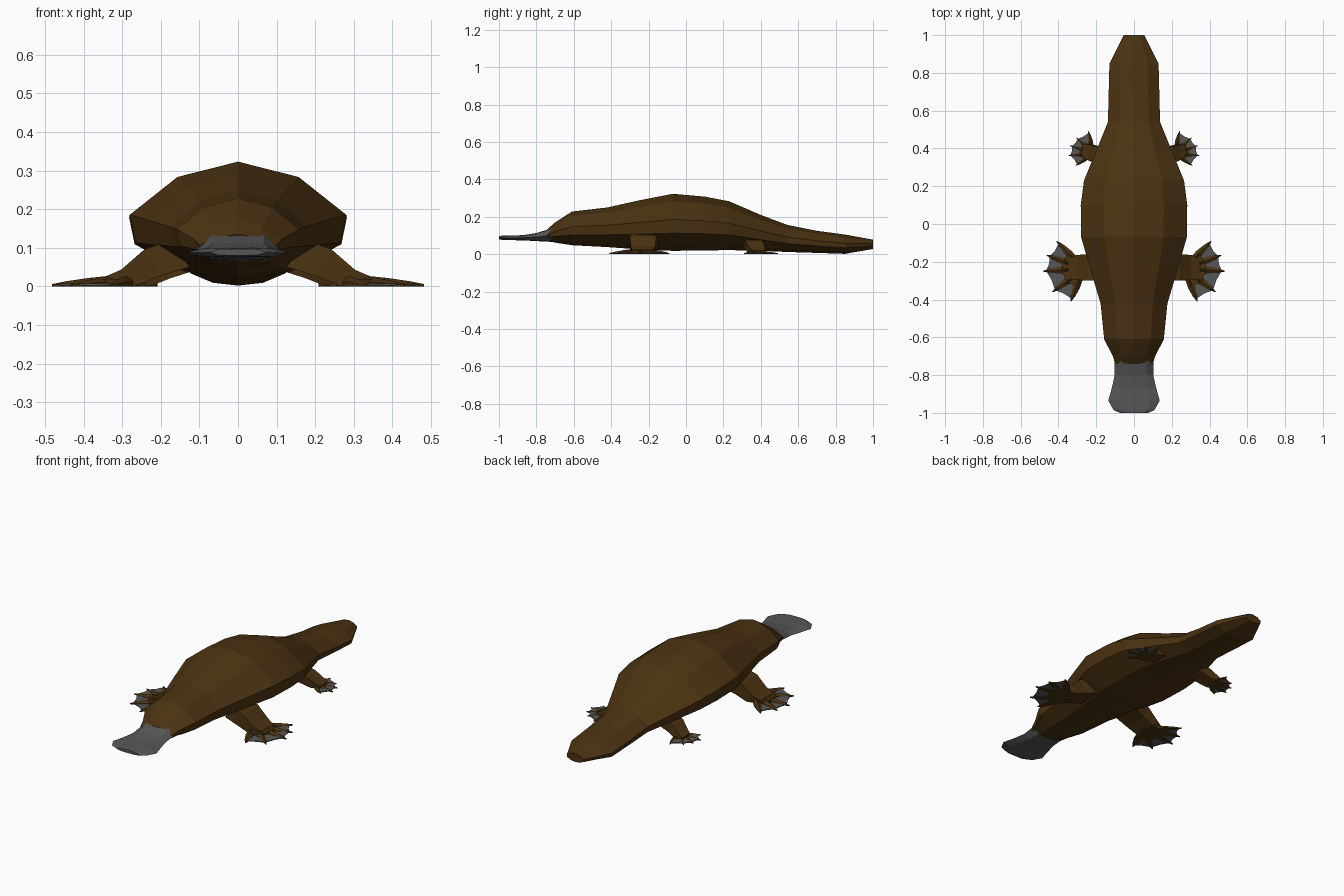
import bpy
import bmesh
from mathutils import Vector

if "Cube" in bpy.data.objects:
    bpy.data.objects.remove(bpy.data.objects["Cube"])


def material(name, rgb):
    m = bpy.data.materials.new(name)
    m.diffuse_color = (*rgb, 1)
    m.use_nodes = True
    m.node_tree.nodes["Principled BSDF"].inputs["Base Color"].default_value = m.diffuse_color
    return m


BROWN = material("brown fur", (0.072, 0.033, 0.006))
GREY = material("grey skin", (0.095, 0.095, 0.095))


def finish(bm, name, mat, mirror=False):
    bmesh.ops.recalc_face_normals(bm, faces=bm.faces)
    mesh = bpy.data.meshes.new(name)
    bm.to_mesh(mesh)
    bm.free()
    mesh.materials.append(mat)
    ob = bpy.data.objects.new(name, mesh)
    bpy.context.collection.objects.link(ob)
    if mirror:
        mod = ob.modifiers.new("mirror", 'MIRROR')
        mod.use_mirror_merge = False
    return ob


def skin(bm, rings):
    """Join closed rings of points with quads and cap both ends."""
    loops = [[bm.verts.new(p) for p in r] for r in rings]
    n = len(loops[0])
    for a, b in zip(loops, loops[1:]):
        for i in range(n):
            j = (i + 1) % n
            bm.faces.new((a[i], a[j], b[j], b[i]))
    bm.faces.new(loops[0])
    bm.faces.new(loops[-1])


def section_loft(name, half, stations, mat):
    """Loft a half profile, mirrored in x, through (y, half width, top, bottom)."""
    full = half + [(-x, z) for x, z in half[-2:0:-1]]
    rings = [[(x * w, y, lo + z * (hi - lo)) for x, z in full]
             for y, w, hi, lo in stations]
    bm = bmesh.new()
    skin(bm, rings)
    return finish(bm, name, mat)


# Body with head and tail
section_loft("body", [(0, 1), (.56, .87), (1, .55), (.95, .31), (.5, .07), (0, 0)], [
    (-.74, .100, .135, .070), (-.70, .112, .170, .062), (-.61, .158, .228, .048),
    (-.42, .177, .250, .038), (-.25, .228, .288, .026), (-.07, .280, .323, .018),
    (.10, .282, .308, .020), (.23, .265, .283, .022), (.40, .195, .210, .018),
    (.54, .138, .157, .012), (.70, .134, .125, .007), (.85, .130, .105, .002),
    (1.0, .055, .078, .028)], BROWN)

# Flat bill
section_loft("bill", [(0, 1), (.65, .95), (1, .5), (.65, .05), (0, 0)], [
    (-.72, .104, .138, .066), (-.80, .102, .113, .070), (-.87, .118, .102, .074),
    (-.935, .136, .100, .075), (-.985, .108, .099, .077), (-1.0, .075, .097, .080)], GREY)


def leg(name, rings):
    """Four-sided limb; each ring is (x, y, z, half length in y, half height, x lean)."""
    bm = bmesh.new()
    skin(bm, [[(x + lean, y - d, z + h), (x + lean, y + d, z + h),
               (x - lean, y + d, z - h), (x - lean, y - d, z - h)]
              for x, y, z, d, h, lean in rings])
    finish(bm, name, BROWN, True)


def foot(name, heel, tips, width, height, palm):
    """Fan of tapering toes over a thin web."""
    heel = Vector(heel)
    pts = [Vector(t) for t in tips]
    # Toes
    bm = bmesh.new()
    for p in pts:
        d = p - heel
        side = Vector((-d.y, d.x)).normalized()

        def ring(t, w, h):
            c = heel + d * t
            l, r = c + side * w, c - side * w
            return [(l.x, l.y, 0), (l.x, l.y, h * .5), (c.x, c.y, h),
                    (r.x, r.y, h * .5), (r.x, r.y, 0)]
        skin(bm, [ring(0, width * .6, height), ring(.55, width, height * .65),
                  ring(.82, width * .65, height * .4), ring(1, width * .1, .006)])
    finish(bm, name + "_toes", BROWN, True)

    # Web edge dips in between neighbouring toes
    edge = []
    for a, b in zip(pts, pts[1:]):
        edge += [heel.lerp(a, .92), heel.lerp((a + b) / 2, .89)]
    edge.append(heel.lerp(pts[-1], .92))
    bm = bmesh.new()
    outline = [heel] + edge
    skin(bm, [[(p.x, p.y, z) for p in outline] for z in (.002, .007)])
    finish(bm, name + "_web", GREY, True)

    # Palm covering the inner part of the web
    bm = bmesh.new()
    rim = [heel] + [heel.lerp(p, palm) for p in pts]
    skin(bm, [[(p.x, p.y, 0) for p in rim],
              [(p.x, p.y, height * .55) for p in rim]])
    finish(bm, name + "_palm", BROWN, True)


# Front limbs
leg("front_leg", [(.15, -.22, .085, .075, .035, .025), (.22, -.23, .062, .070, .034, .022),
                  (.285, -.23, .022, .066, .021, .018), (.345, -.235, .012, .055, .011, .004)])
foot("front_foot", (.265, -.235),
     [(.41, -.09), (.462, -.165), (.482, -.25), (.432, -.36), (.335, -.41)],
     .019, .034, .55)

# Back limbs
leg("back_leg", [(.13, .355, .065, .050, .025, .015), (.19, .365, .045, .045, .024, .015),
                 (.235, .38, .018, .042, .017, .010), (.27, .39, .010, .034, .009, .003)])
foot("back_foot", (.215, .375),
     [(.242, .492), (.305, .457), (.338, .415), (.347, .362), (.308, .31)],
     .012, .022, .5)
